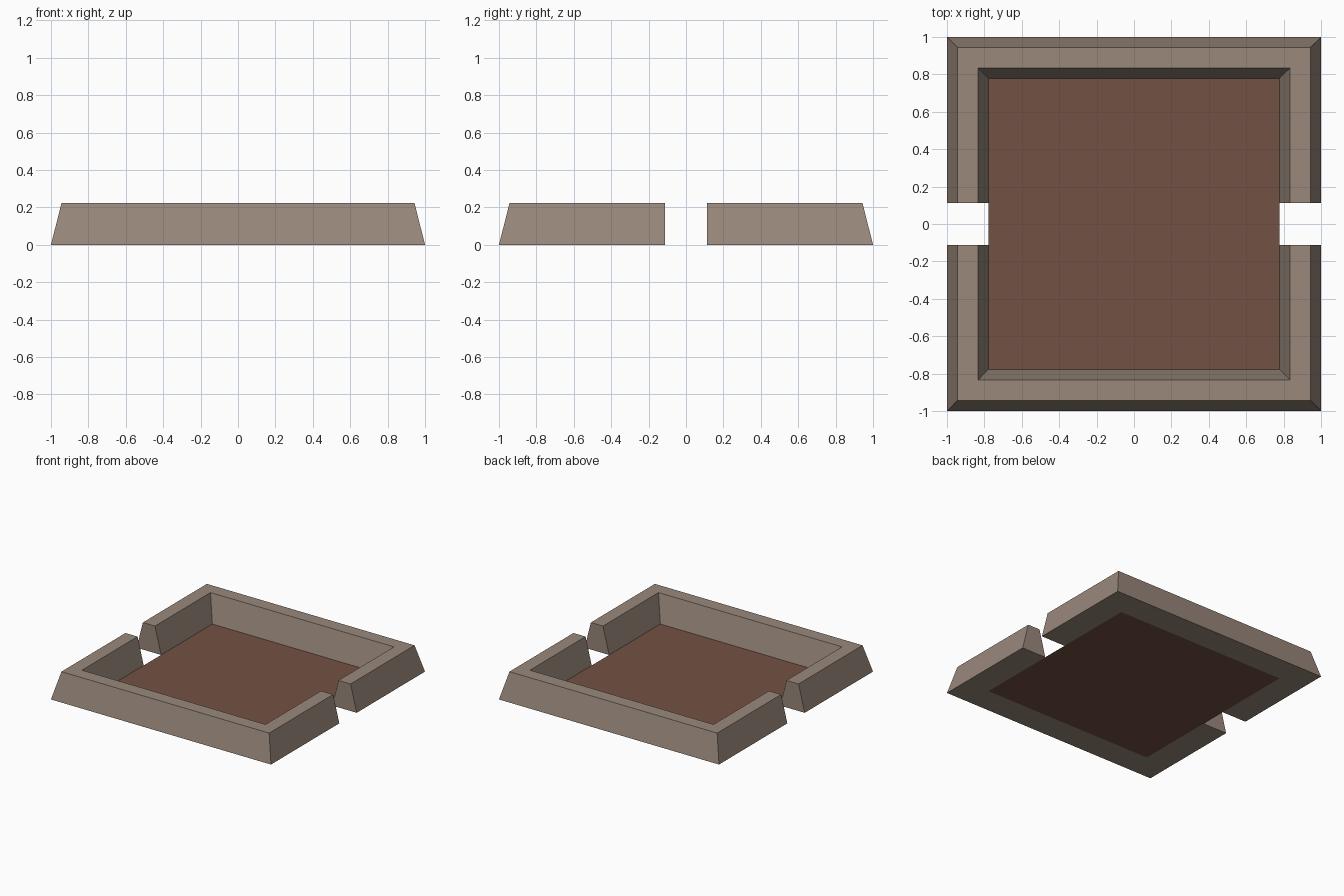
import bpy
import bmesh

if "Cube" in bpy.data.objects:
    bpy.data.objects.remove(bpy.data.objects["Cube"])


def material(name, rgb):
    m = bpy.data.materials.new(name)
    m.diffuse_color = (*rgb, 1.0)
    m.use_nodes = True
    m.node_tree.nodes["Principled BSDF"].inputs["Base Color"].default_value = m.diffuse_color
    return m


def add_object(name, bm, mat):
    bmesh.ops.recalc_face_normals(bm, faces=bm.faces[:])
    mesh = bpy.data.meshes.new(name)
    bm.to_mesh(mesh)
    bm.free()
    mesh.materials.append(mat)
    ob = bpy.data.objects.new(name, mesh)
    bpy.context.collection.objects.link(ob)
    return ob


stone = material("grey brown stone", (0.319, 0.246, 0.198))
earth = material("red brown earth", (0.171, 0.082, 0.056))

HEIGHT, GAP, INNER = 0.222, 0.113, 0.778
# Wall cross-section: distance from centre, height
PROFILE = [(1.0, 0.0), (0.944, HEIGHT), (0.834, HEIGHT), (INNER, 0.0)]


def half_wall(name, side):
    """U-shaped wall with mitred corners and open passage ends."""
    bm = bmesh.new()
    rings = []
    for sx, at_corner in ((-1, False), (-1, True), (1, True), (1, False)):
        rings.append([bm.verts.new((sx * d, side * (d if at_corner else GAP), z))
                      for d, z in PROFILE])
    for a, b in zip(rings, rings[1:]):
        for i in range(4):
            j = (i + 1) % 4
            bm.faces.new((a[i], a[j], b[j], b[i]))
    bm.faces.new(rings[0])
    bm.faces.new(rings[-1])
    add_object(name, bm, stone)


# Front and back walls, separated by the side passages
half_wall("front_wall", -1)
half_wall("back_wall", 1)

# Flat floor between the walls
bm = bmesh.new()
bm.faces.new([bm.verts.new((x * INNER, y * INNER, 0.0))
              for x, y in ((-1, -1), (1, -1), (1, 1), (-1, 1))])
add_object("floor", bm, earth)
